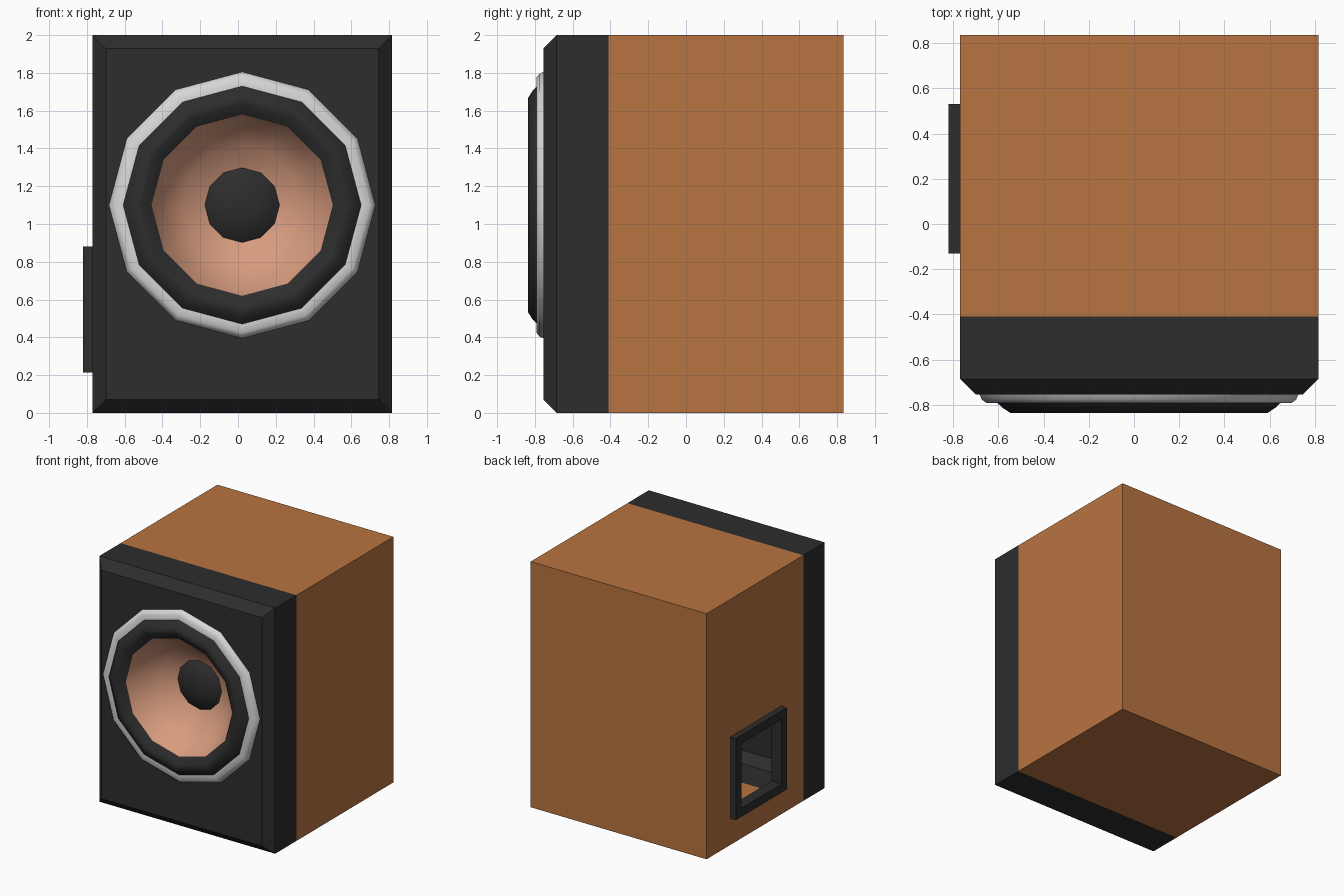
import bpy, bmesh, math
from mathutils import Vector

if "Cube" in bpy.data.objects:
    bpy.data.objects.remove(bpy.data.objects["Cube"])


def material(name, r, g, b):
    m = bpy.data.materials.new(name)
    m.diffuse_color = (r, g, b, 1)
    m.use_nodes = True
    m.node_tree.nodes["Principled BSDF"].inputs["Base Color"].default_value = m.diffuse_color
    return m


WOOD = material("warm_wood", 0.48, 0.174, 0.052)
BLACK = material("soft_black", 0.026, 0.026, 0.026)
SILVER = material("silver", 0.68, 0.68, 0.67)
COPPER = material("copper_cone", 0.68, 0.33, 0.21)

X0, X1 = -0.77, 0.815           # cabinet sides
SEAM, BACK = -0.41, 0.835       # baffle seam and back
FRONT, BEVEL = -0.755, 0.07
CX, CZ = 0.022, 1.1             # driver centre
SIDES = 12


def finish(name, bm, mat, smooth=False):
    bmesh.ops.remove_doubles(bm, verts=bm.verts, dist=0.0005)
    mesh = bpy.data.meshes.new(name)
    bm.to_mesh(mesh)
    bm.free()
    obj = bpy.data.objects.new(name, mesh)
    bpy.context.collection.objects.link(obj)
    mesh.materials.append(mat)
    if smooth:
        bpy.ops.object.select_all(action='DESELECT')
        obj.select_set(True)
        bpy.context.view_layer.objects.active = obj
        bpy.ops.object.shade_smooth_by_angle(angle=math.radians(45))
    return obj


def front_rect(y, inset=0.0):
    a, b, c, d = X0 + inset, X1 - inset, inset, 2 - inset
    return [(a, y, c), (b, y, c), (b, y, d), (a, y, d)]


def side_rect(x, inset=0.0):
    a, b, c, d = -0.13 + inset, 0.53 - inset, 0.215 + inset, 0.88 - inset
    return [(x, b, c), (x, a, c), (x, a, d), (x, b, d)]


def circle(r, y):
    return [(CX + r * math.cos(i * math.tau / SIDES), y,
             CZ + r * math.sin(i * math.tau / SIDES)) for i in range(SIDES)]


def bridge(bm, loops):
    """Quads between successive loops, outermost first."""
    rows = [[bm.verts.new(p) for p in loop] for loop in loops]
    for a, b in zip(rows, rows[1:]):
        n = len(a)
        for i in range(n):
            j = (i + 1) % n
            bm.faces.new((a[i], a[j], b[j], b[i]))


def holed_panel(bm, outer, inner, direction):
    """Flat panel with an opening, facing the given direction."""
    edges = []
    for loop in (outer, inner):
        vs = [bm.verts.new(p) for p in loop]
        edges += [bm.edges.new((vs[i], vs[i - 1])) for i in range(len(vs))]
    made = bmesh.ops.triangle_fill(bm, edges=edges, use_beauty=True)
    for f in made["geom"]:
        if isinstance(f, bmesh.types.BMFace):
            f.normal_update()
            if f.normal.dot(Vector(direction)) < 0:
                f.normal_flip()


def lathe(name, profile, mat):
    bm = bmesh.new()
    bridge(bm, [circle(r, y) for r, y in profile])
    return finish(name, bm, mat, smooth=True)


# Hollow wooden cabinet with a port opening in its left side
bm = bmesh.new()
f, b = front_rect(SEAM), front_rect(BACK)
for quad in ((b[1], b[0], b[3], b[2]),          # back
             (f[1], b[1], b[2], f[2]),          # right
             (f[3], f[2], b[2], b[3]),          # top
             (f[0], b[0], b[1], f[1])):         # bottom
    bm.faces.new([bm.verts.new(p) for p in quad])
holed_panel(bm, [f[0], b[0], b[3], f[3]], side_rect(X0, 0.07), (-1, 0, 0))
finish("cabinet", bm, WOOD)

# Bevelled front baffle with the driver opening
bm = bmesh.new()
bridge(bm, [front_rect(SEAM), front_rect(FRONT + BEVEL), front_rect(FRONT, BEVEL)])
holed_panel(bm, front_rect(FRONT, BEVEL), circle(0.70, FRONT), (0, -1, 0))
finish("front_baffle", bm, BLACK)

# Driver: trim ring, rubber surround, cone and dust cap
lathe("trim_ring", [(0.705, -0.755), (0.695, -0.777), (0.675, -0.792), (0.63, -0.792)], SILVER)
lathe("rubber_surround", [(0.63, -0.788), (0.605, -0.812), (0.568, -0.836),
                          (0.535, -0.83), (0.48, -0.79)], BLACK)
lathe("speaker_cone", [(0.48, -0.79), (0.42, -0.68), (0.32, -0.58), (0.19, -0.52)], COPPER)
lathe("dust_cap", [(0.20, -0.522), (0.16, -0.553), (0.09, -0.578), (0.0, -0.585)], BLACK)

# Square port frame on the left side
bm = bmesh.new()
bridge(bm, [side_rect(X0), side_rect(-0.82), side_rect(-0.82, 0.07), side_rect(-0.73, 0.07)])
finish("port_frame", bm, BLACK)
